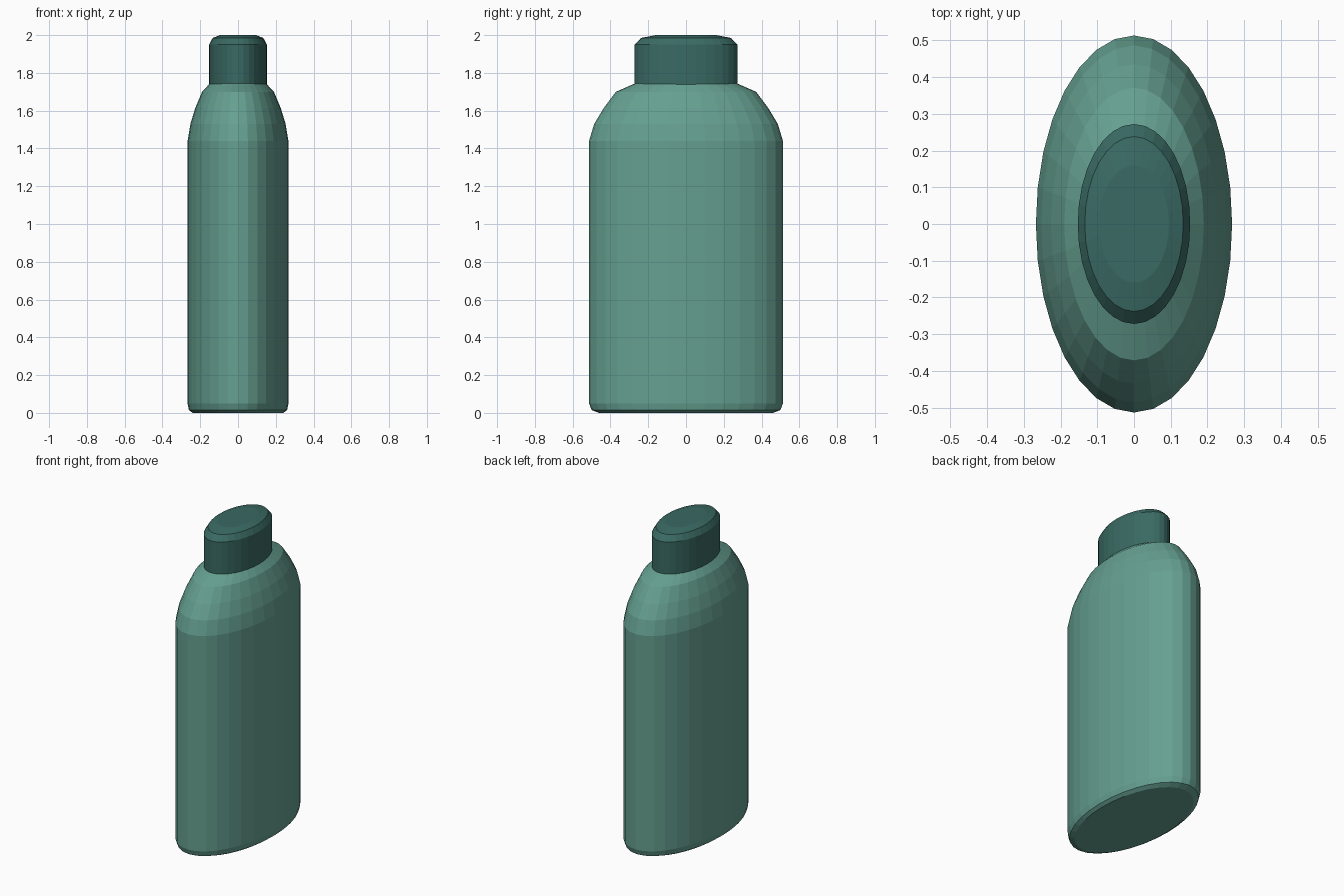
import bpy, bmesh, math

cube = bpy.data.objects.get("Cube")
if cube:
    bpy.data.objects.remove(cube, do_unlink=True)

SIDES = 32


def make_material(name, rgb):
    mat = bpy.data.materials.new(name)
    mat.use_nodes = True
    mat.diffuse_color = (*rgb, 1)
    mat.node_tree.nodes["Principled BSDF"].inputs["Base Color"].default_value = (*rgb, 1)
    return mat


def oval_lathe(name, profile, mat):
    """Stack oval rings given as (x radius, y radius, height) and cap both ends."""
    bm = bmesh.new()
    rings = []
    for rx, ry, z in profile:
        angles = [math.tau * i / SIDES for i in range(SIDES)]
        rings.append([bm.verts.new((rx * math.cos(a), ry * math.sin(a), z)) for a in angles])
    for low, high in zip(rings, rings[1:]):
        for i in range(SIDES):
            j = (i + 1) % SIDES
            bm.faces.new((low[i], low[j], high[j], high[i]))
    bm.faces.new(rings[0][::-1])
    bm.faces.new(rings[-1])
    mesh = bpy.data.meshes.new(name)
    bm.to_mesh(mesh)
    bm.free()
    mesh.materials.append(mat)
    obj = bpy.data.objects.new(name, mesh)
    bpy.context.collection.objects.link(obj)
    return obj


body_green = make_material("soft sea green", (0.13, 0.35, 0.28))
cap_green = make_material("dark teal", (0.042, 0.144, 0.125))

# Bottle body: rounded foot, straight wall, curved shoulder
oval_lathe("bottle_body", [
    (0.24, 0.46, 0), (0.26, 0.5, 0.015), (0.267, 0.513, 0.05),
    (0.267, 0.513, 1.44), (0.252, 0.486, 1.53), (0.226, 0.435, 1.615),
    (0.19, 0.371, 1.7), (0.148, 0.268, 1.745),
], body_green)

# Cap: straight wall, bevelled rim, slightly domed top
oval_lathe("bottle_cap", [
    (0.153, 0.272, 1.735), (0.153, 0.272, 1.95),
    (0.134, 0.238, 1.985), (0.095, 0.16, 2),
], cap_green)
